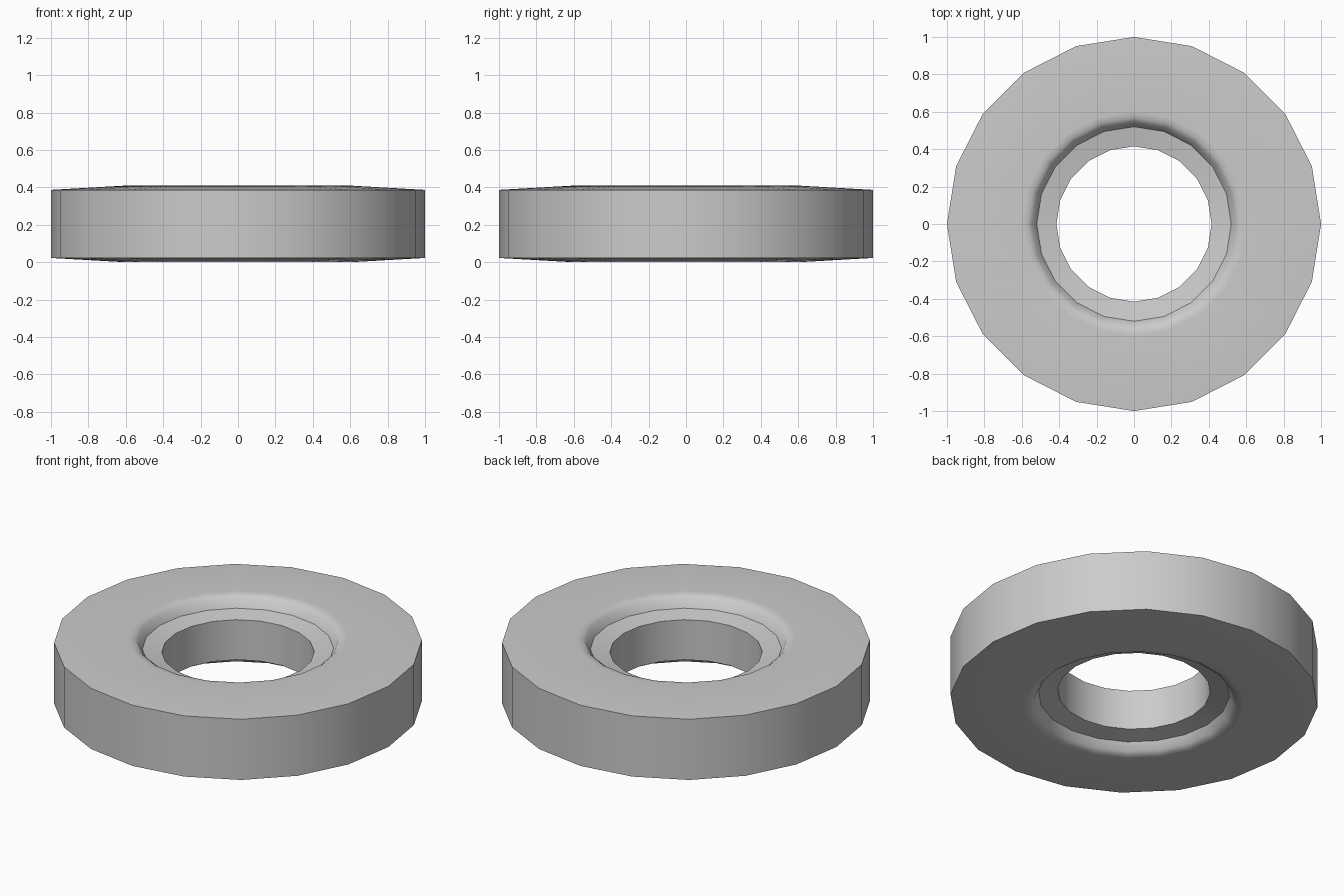
import bpy, bmesh, math

if "Cube" in bpy.data.objects:
    bpy.data.objects.remove(bpy.data.objects["Cube"])

SIDES = 20
MID = 0.205

# Upper half of the cross-section: (radius, height above mid-plane)
half = [(1.0, 0.182), (0.60, 0.205), (0.568, 0.201), (0.545, 0.185),
        (0.52, 0.140), (0.415, 0.120)]
# Mirror it for the lower half to close the profile
profile = half + [(r, -z) for r, z in reversed(half)]

# Revolve the closed profile into a thick ring
bm = bmesh.new()
rings = []
for i in range(SIDES):
    a = 2 * math.pi * i / SIDES
    rings.append([bm.verts.new((r * math.cos(a), r * math.sin(a), MID + z))
                  for r, z in profile])
n = len(profile)
for i in range(SIDES):
    a, b = rings[i], rings[(i + 1) % SIDES]
    for j in range(n):
        k = (j + 1) % n
        bm.faces.new((a[j], a[k], b[k], b[j]))
bmesh.ops.recalc_face_normals(bm, faces=bm.faces)

mesh = bpy.data.meshes.new("ring_body")
bm.to_mesh(mesh)
bm.free()
ring = bpy.data.objects.new("ring_body", mesh)
bpy.context.collection.objects.link(ring)

# Smooth walls with crisp rims
bpy.context.view_layer.objects.active = ring
ring.select_set(True)
bpy.ops.object.shade_smooth_by_angle(angle=math.radians(40))
